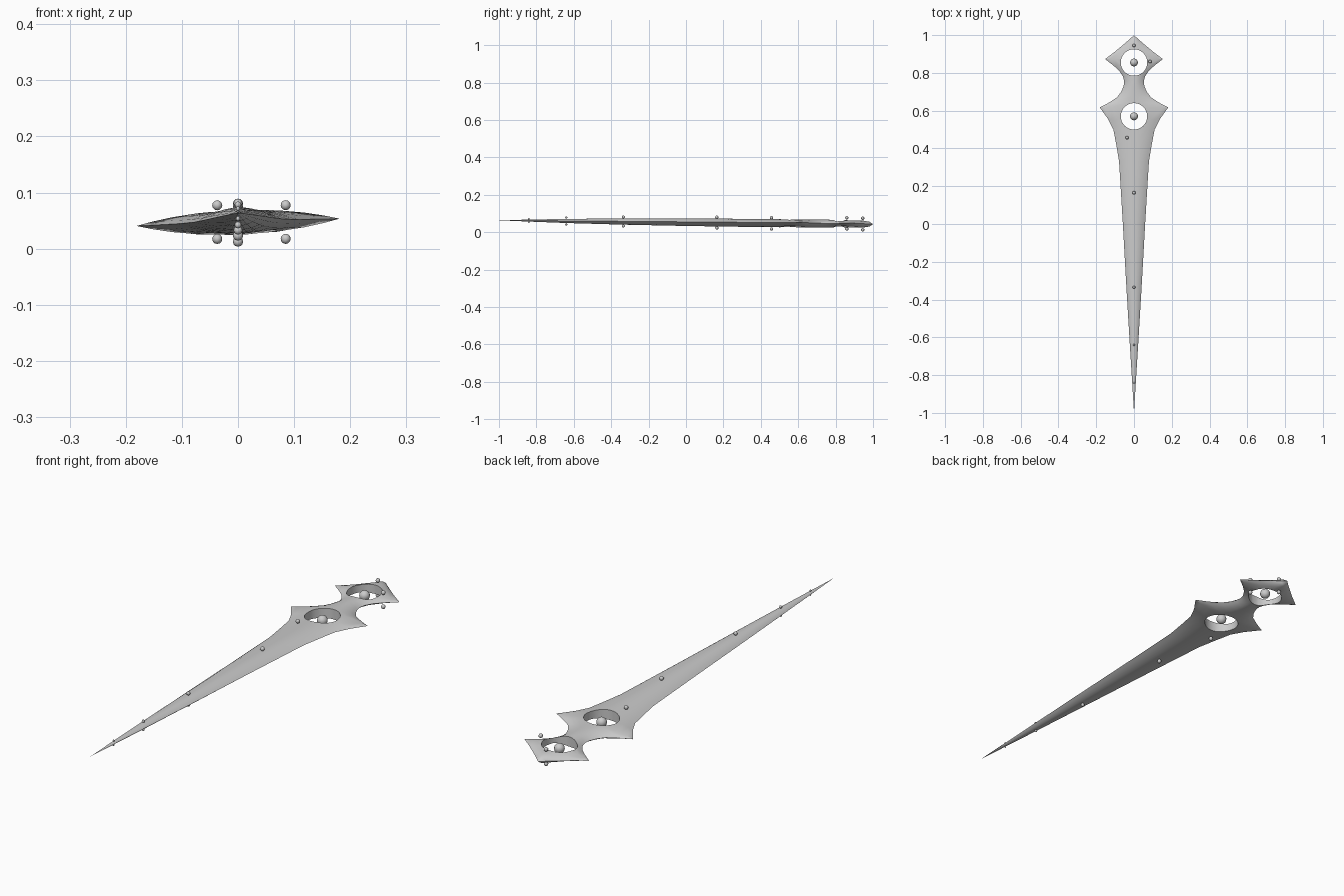
import bpy, bmesh

if "Cube" in bpy.data.objects:
    bpy.data.objects.remove(bpy.data.objects["Cube"])

def mid(x, y):
    # slightly tilted centre plane of the blade
    return 0.0535 - 0.0105 * y + 0.036 * x

# stations along the blade: y, half width, half thickness
STATIONS = [
    (-1.0, 0.0, 0.001), (-0.85, 0.009, 0.005), (-0.64, 0.022, 0.011),
    (-0.34, 0.040, 0.0165), (0.0, 0.059, 0.020), (0.20, 0.071, 0.021),
    (0.33, 0.079, 0.0215), (0.42, 0.094, 0.0215), (0.50, 0.109, 0.0215),
    (0.555, 0.137, 0.0215), (0.617, 0.181, 0.0215), (0.64, 0.137, 0.0215),
    (0.67, 0.090, 0.0215), (0.70, 0.068, 0.0215), (0.73, 0.055, 0.0215),
    (0.755, 0.052, 0.0215), (0.78, 0.058, 0.021), (0.81, 0.077, 0.021),
    (0.84, 0.110, 0.021), (0.873, 0.153, 0.0205), (0.91, 0.104, 0.020),
    (0.95, 0.056, 0.018), (0.98, 0.021, 0.013), (1.0, 0.0, 0.001),
]
FRACS = [-1, -0.85, -0.65, -0.4, -0.2, 0, 0.2, 0.4, 0.65, 0.85, 1]

# blade: lens-shaped cross sections lofted along y
bm = bmesh.new()
rings = []
for y, w, h in STATIONS:
    ring = []
    for side in (1, -1):
        row = FRACS[:-1] if side == 1 else [-f for f in FRACS[:-1]]
        for f in row:
            z = mid(f * w, y) + side * h * (1 - abs(f) ** 2.2)
            ring.append(bm.verts.new((f * w, y, z)))
    rings.append(ring)
for a, b in zip(rings, rings[1:]):
    n = len(a)
    for i in range(n):
        j = (i + 1) % n
        bm.faces.new((a[i], a[j], b[j], b[i]))
for end in (rings[0], rings[-1]):
    # close each end to a point
    y = end[0].co.y
    bmesh.ops.pointmerge(bm, verts=end, merge_co=(0, y, mid(0, y)))
bmesh.ops.recalc_face_normals(bm, faces=bm.faces)
mesh = bpy.data.meshes.new("blade")
bm.to_mesh(mesh)
bm.free()
blade = bpy.data.objects.new("blade", mesh)
bpy.context.collection.objects.link(blade)

# two round openings, each with a floating bead
for i, y in enumerate((0.57, 0.855)):
    bpy.ops.mesh.primitive_cylinder_add(vertices=32, radius=0.07, depth=0.3,
                                        location=(0, y, mid(0, y)))
    cutter = bpy.context.object
    cutter.name = f"hole_cutter_{i}"
    cutter.hide_render = True
    cut = blade.modifiers.new("hole", 'BOOLEAN')
    cut.operation = 'DIFFERENCE'
    cut.solver = 'EXACT'
    cut.object = cutter
    bpy.context.view_layer.objects.active = blade
    bpy.ops.object.modifier_apply(modifier=cut.name)
    bpy.data.objects.remove(cutter)

    bpy.ops.mesh.primitive_uv_sphere_add(segments=16, ring_count=10, radius=0.021,
                                         location=(0, y, mid(0, y)))
    bpy.context.object.name = f"hole_bead_{i}"
    bpy.ops.object.shade_smooth()

# small studs on both faces: x, y, offset from centre plane, radius
STUDS = [
    (0, 0.945, 0.031, 0.009), (0.085, 0.86, 0.030, 0.009),
    (-0.037, 0.457, 0.030, 0.009), (0, 0.165, 0.0285, 0.009),
    (0, -0.335, 0.024, 0.008), (0, -0.64, 0.018, 0.006),
    (0, -0.84, 0.009, 0.004),
]
for i, (x, y, off, r) in enumerate(STUDS):
    for name, side in (("upper", 1), ("lower", -1)):
        bpy.ops.mesh.primitive_uv_sphere_add(segments=8, ring_count=6, radius=r,
                                             location=(x, y, mid(x, y) + side * off))
        bpy.context.object.name = f"{name}_stud_{i}"
        bpy.ops.object.shade_smooth()

# smooth blade faces, sharp rims
bpy.ops.object.select_all(action='DESELECT')
blade.select_set(True)
bpy.context.view_layer.objects.active = blade
bpy.ops.object.shade_smooth_by_angle(angle=0.52)
